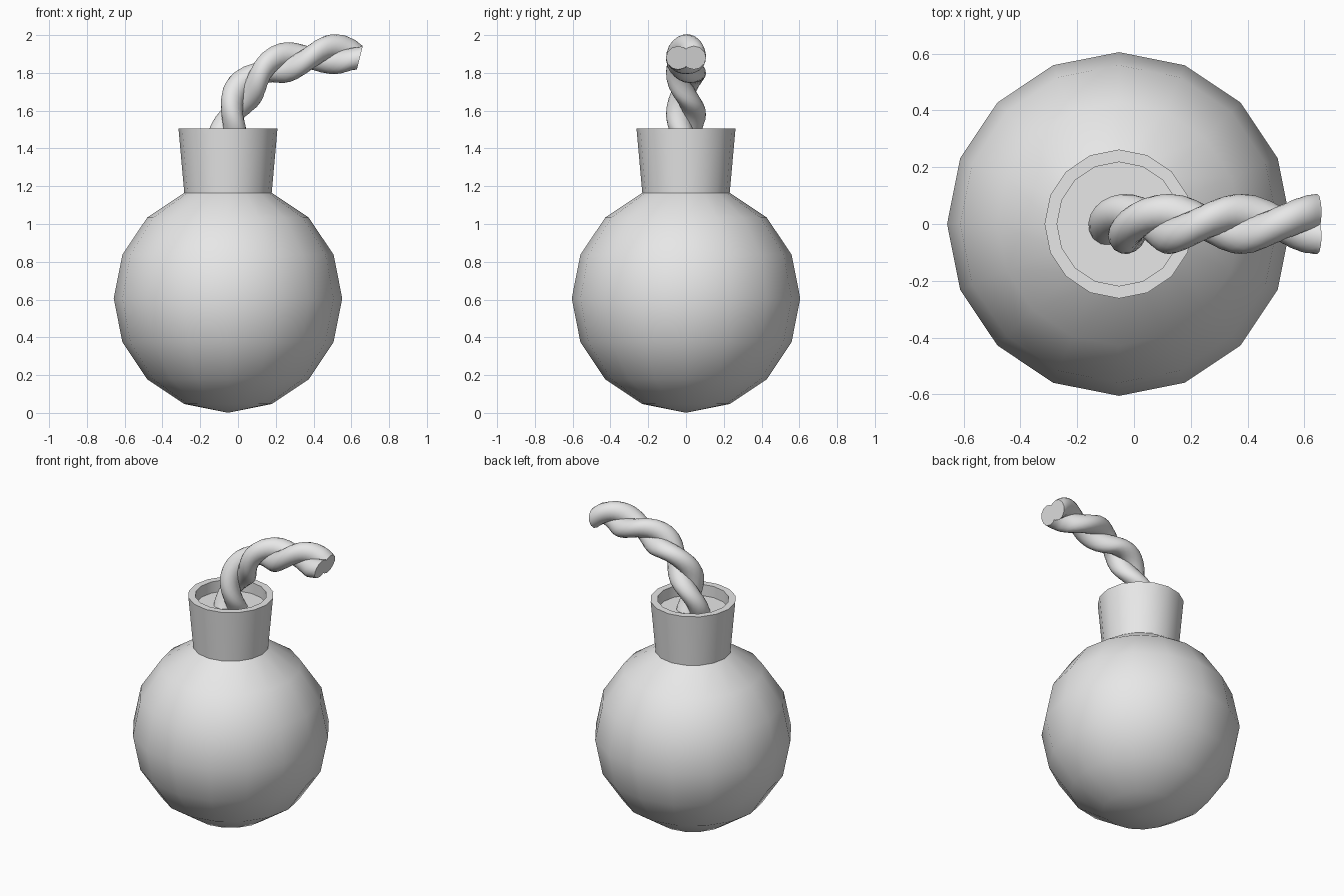
import bpy, bmesh, math
from mathutils import Vector

cube = bpy.data.objects.get("Cube")
if cube:
    bpy.data.objects.remove(cube, do_unlink=True)

grey = bpy.data.materials.new("plain grey")
grey.use_nodes = True
GREY = (0.8, 0.8, 0.8, 1)
grey.diffuse_color = GREY
grey.node_tree.nodes["Principled BSDF"].inputs["Base Color"].default_value = GREY

CENTRE_X = -0.053
SIDES = 16


def finish(bm, name, angle):
    """Turn a bmesh into a smooth shaded object that keeps sharp edges."""
    bmesh.ops.recalc_face_normals(bm, faces=bm.faces)
    mesh = bpy.data.meshes.new(name)
    bm.to_mesh(mesh)
    bm.free()
    mesh.materials.append(grey)
    obj = bpy.data.objects.new(name, mesh)
    bpy.context.collection.objects.link(obj)
    bpy.ops.object.select_all(action='DESELECT')
    obj.select_set(True)
    bpy.context.view_layer.objects.active = obj
    bpy.ops.object.shade_smooth_by_angle(angle=math.radians(angle))
    return obj


def lathe(name, profile):
    """Spin a (radius, height) profile around the vertical axis."""
    bm = bmesh.new()
    verts = [bm.verts.new((r, 0, z)) for r, z in profile]
    edges = [bm.edges.new(pair) for pair in zip(verts, verts[1:])]
    bmesh.ops.spin(bm, geom=verts + edges, cent=(0, 0, 0), axis=(0, 0, 1),
                   angle=math.tau, steps=SIDES, use_merge=True)
    bmesh.ops.remove_doubles(bm, verts=bm.verts, dist=0.0005)
    obj = finish(bm, name, 30)
    obj.location.x = CENTRE_X


# Round body, open at the top, with the flared collar and its recessed floor
R, MID = 0.605, 0.606
body = [(R * math.sin(math.pi * i / 8), MID - R * math.cos(math.pi * i / 8))
        for i in range(8)]
collar = [(0.262, 1.505), (0.218, 1.505), (0.218, 1.43), (0, 1.43)]
lathe("body_and_collar", body + collar)

# Centre line of the fuse, as (x, z)
path = [Vector((x, 0, z)) for x, z in (
    (-0.055, 1.39), (-0.05, 1.5), (-0.015, 1.62), (0.055, 1.735),
    (0.145, 1.815), (0.25, 1.855), (0.37, 1.878), (0.5, 1.898),
    (0.58, 1.895), (0.645, 1.88))]


def smooth_path(points, steps):
    """Interpolate the points with a Catmull-Rom spline."""
    pts = [2 * points[0] - points[1]] + points + [2 * points[-1] - points[-2]]
    out = []
    for a, b, c, d in zip(pts, pts[1:], pts[2:], pts[3:]):
        for k in range(steps):
            t = k / steps
            out.append(0.5 * (2 * b + (c - a) * t
                              + (2 * a - 5 * b + 4 * c - d) * t ** 2
                              + (3 * b - a - 3 * c + d) * t ** 3))
    return out + [points[-1]]


line = smooth_path(path, 5)
HALF_TURN = 0.27      # length of fuse per half twist
STRAND_R, OFFSET, RING = 0.064, 0.042, 12
length = sum((b - a).length for a, b in zip(line, line[1:]))


def strand(name, phase):
    """Sweep one round strand that winds around the centre line."""
    bm = bmesh.new()
    rings, travelled = [], 0
    side = Vector((0, 1, 0))
    for i, p in enumerate(line):
        if i:
            travelled += (p - line[i - 1]).length
        tangent = (line[min(i + 1, len(line) - 1)] - line[max(i - 1, 0)]).normalized()
        up = Vector((-tangent.z, 0, tangent.x))
        twist = phase + math.pi * (length - travelled) / HALF_TURN
        centre = p + OFFSET * (math.cos(twist) * side + math.sin(twist) * up)
        ring = []
        for k in range(RING):
            a = twist + math.tau * k / RING
            ring.append(bm.verts.new(
                centre + STRAND_R * (math.cos(a) * side + math.sin(a) * up)))
        rings.append(ring)
    for low, high in zip(rings, rings[1:]):
        for k in range(RING):
            n = (k + 1) % RING
            bm.faces.new((low[k], low[n], high[n], high[k]))
    bm.faces.new(rings[0])
    bm.faces.new(rings[-1])
    finish(bm, name, 50)


# Two twisted fuse strands
for number, phase in enumerate((0, math.pi), 1):
    strand(f"fuse_strand_{number}", phase)
